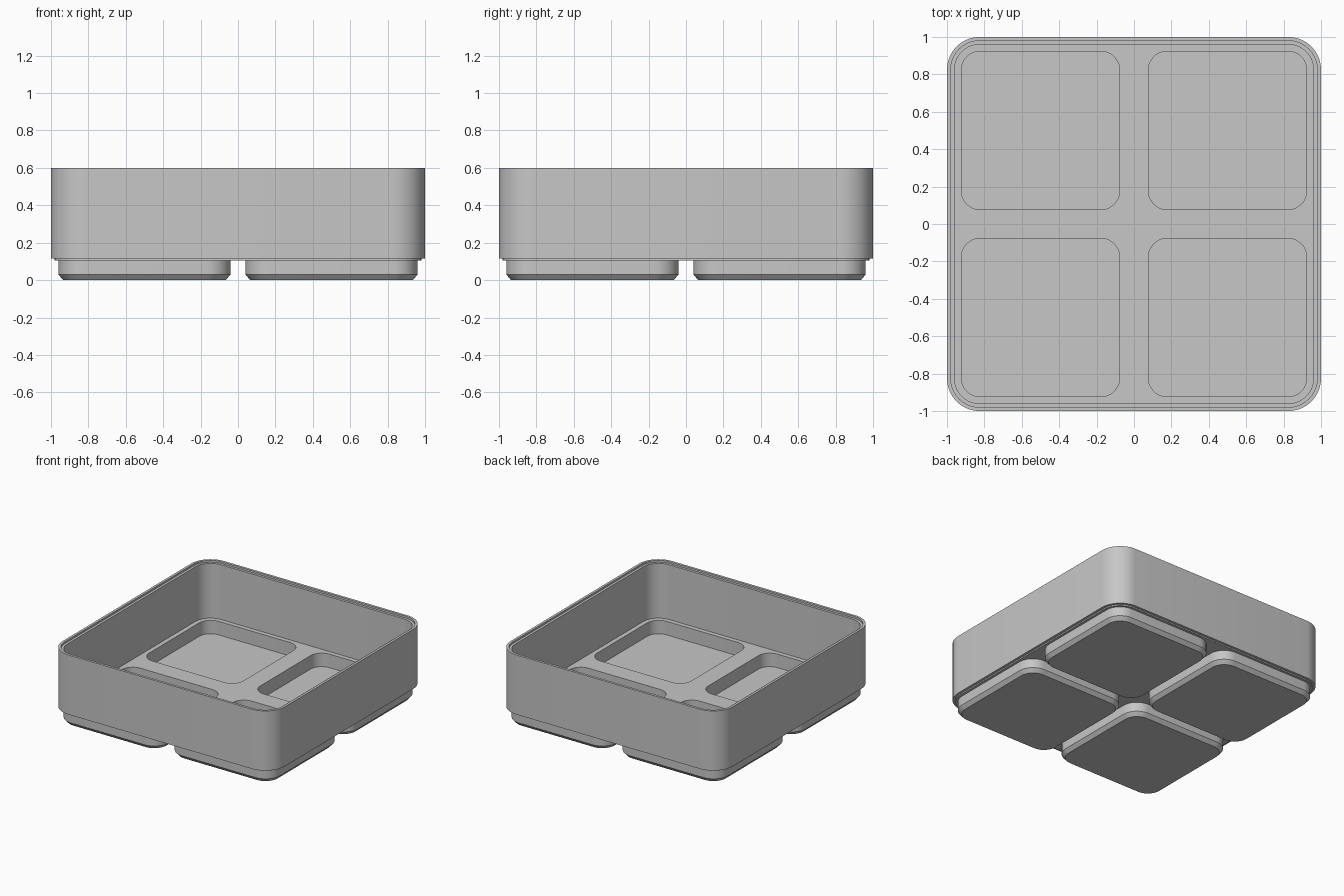
import bpy, bmesh, math

cube = bpy.data.objects.get("Cube")
if cube:
    bpy.data.objects.remove(cube, do_unlink=True)

grey = bpy.data.materials.new("plain grey")
grey.use_nodes = True
colour = (0.57, 0.57, 0.57, 1)
grey.diffuse_color = colour
grey.node_tree.nodes["Principled BSDF"].inputs["Base Color"].default_value = colour

STEPS = 10    # segments per rounded corner
CORNER = 0.825  # all tray corners share this arc centre


def ring(bm, half, radius, z, cx=0, cy=0):
    """Rounded square loop of vertices."""
    verts = []
    for quarter, (sx, sy) in enumerate([(1, 1), (-1, 1), (-1, -1), (1, -1)]):
        for i in range(STEPS + 1):
            a = math.pi / 2 * (quarter + i / STEPS)
            verts.append(bm.verts.new((cx + sx * (half - radius) + radius * math.cos(a),
                                       cy + sy * (half - radius) + radius * math.sin(a), z)))
    return verts


def loft(name, sections, cx=0, cy=0):
    """Closed solid through (half width, corner radius, height) sections."""
    bm = bmesh.new()
    loops = [ring(bm, h, r, z, cx, cy) for h, r, z in sections]
    for a, b in zip(loops, loops[1:]):
        for i in range(len(a)):
            j = (i + 1) % len(a)
            bm.faces.new((a[i], a[j], b[j], b[i]))
    bm.faces.new(loops[0])
    bm.faces.new(loops[-1])
    bmesh.ops.recalc_face_normals(bm, faces=bm.faces)
    mesh = bpy.data.meshes.new(name)
    bm.to_mesh(mesh)
    bm.free()
    mesh.materials.append(grey)
    obj = bpy.data.objects.new(name, mesh)
    bpy.context.collection.objects.link(obj)
    return obj


def combine(target, tool, operation):
    bpy.context.view_layer.objects.active = target
    mod = target.modifiers.new(operation, "BOOLEAN")
    mod.operation = operation
    mod.solver = "EXACT"
    mod.object = tool
    bpy.ops.object.modifier_apply(modifier=mod.name)
    bpy.data.objects.remove(tool, do_unlink=True)


# Tray: stepped base, outer wall, stepped rim, inner wall, floor
FLOOR = 0.14
profile = [(0.98, 0.105), (0.98, 0.115), (1.0, 0.115), (1.0, 0.6),
           (0.98, 0.6), (0.98, 0.585), (0.96, 0.585), (0.96, FLOOR)]
tray = loft("tray", [(h, h - CORNER, z) for h, z in profile])

# Four chamfered feet, each hollowed by a pocket in the floor
for cx in (-0.5, 0.5):
    for cy in (-0.5, 0.5):
        foot = loft("foot", [(0.435, 0.11, 0), (0.46, 0.13, 0.03), (0.46, 0.13, 0.125)], cx, cy)
        combine(tray, foot, "UNION")
        pocket = loft("pocket_cutter", [(0.423, 0.1, 0.03), (0.423, 0.1, 0.3)], cx, cy)
        combine(tray, pocket, "DIFFERENCE")

bpy.ops.object.select_all(action="DESELECT")
tray.select_set(True)
bpy.context.view_layer.objects.active = tray
bpy.ops.object.shade_smooth_by_angle(angle=math.radians(25))
